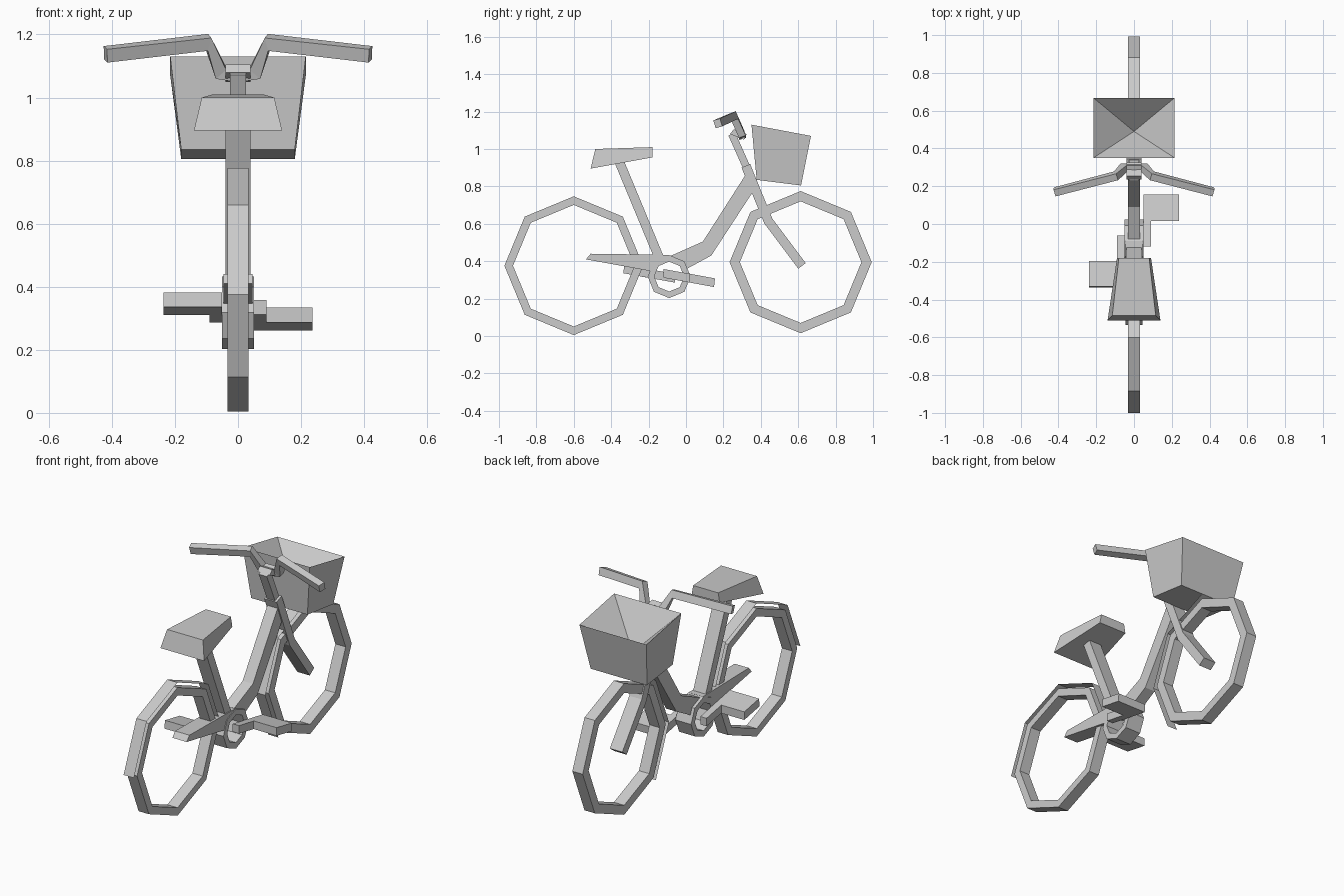
import bpy, bmesh, math
from mathutils import Vector

if "Cube" in bpy.data.objects:
    bpy.data.objects.remove(bpy.data.objects["Cube"])


def make(name, verts, faces):
    """Mesh object from points and faces, normals made consistent."""
    me = bpy.data.meshes.new(name)
    bm = bmesh.new()
    vs = [bm.verts.new(v) for v in verts]
    for f in faces:
        bm.faces.new([vs[i] for i in f])
    bmesh.ops.recalc_face_normals(bm, faces=bm.faces)
    bm.to_mesh(me)
    bm.free()
    ob = bpy.data.objects.new(name, me)
    bpy.context.collection.objects.link(ob)
    return ob


def slab(name, profile, x0, x1):
    """Side profile (y, z) extruded from x0 to x1; x may be one value per point."""
    n = len(profile)
    xs0 = x0 if isinstance(x0, list) else [x0] * n
    xs1 = x1 if isinstance(x1, list) else [x1] * n
    verts = [(x, y, z) for xs in (xs0, xs1) for x, (y, z) in zip(xs, profile)]
    faces = [list(range(n)), list(range(n, 2 * n))]
    faces += [[i, (i + 1) % n, (i + 1) % n + n, i + n] for i in range(n)]
    return make(name, verts, faces)


def octagon(cy, cz, r, first=0, count=8):
    return [(cy + r * math.cos((first + i) * math.pi / 4),
             cz + r * math.sin((first + i) * math.pi / 4)) for i in range(count)]


def ring(name, cy, cz, r_out, r_in, w):
    """Eight-sided rim with a rectangular section."""
    loops = [(r_out, -w), (r_out, w), (r_in, w), (r_in, -w)]
    verts = [(x, y, z) for r, x in loops for y, z in octagon(cy, cz, r)]
    faces = [[a * 8 + i, a * 8 + (i + 1) % 8,
              (a + 1) % 4 * 8 + (i + 1) % 8, (a + 1) % 4 * 8 + i]
             for a in range(4) for i in range(8)]
    return make(name, verts, faces)


def fender(name, cy, cz, r, first, count, w):
    """Thin sheet that follows the wheel."""
    pts = octagon(cy, cz, r, first, count)
    verts = [(x, y, z) for x in (-w, w) for y, z in pts]
    return make(name, verts, [[i, i + 1, i + 1 + count, i + count]
                              for i in range(count - 1)])


def bar(name, path, side, w, h):
    """Rectangular bar swept along a 3D path; side is the rough width axis."""
    path = [Vector(p) for p in path]
    verts, n = [], len(path)
    for i, p in enumerate(path):
        d1 = (path[min(i + 1, n - 1)] - path[max(i - 1, 0)]).normalized()
        up = d1.cross(Vector(side)).normalized()
        s = up.cross(d1).normalized()
        verts += [p + s * a * w + up * b * h
                  for a, b in ((-1, -1), (1, -1), (1, 1), (-1, 1))]
    faces = [[0, 1, 2, 3], [4 * n - 4 + k for k in range(4)]]
    faces += [[4 * i + k, 4 * i + (k + 1) % 4, 4 * i + 4 + (k + 1) % 4, 4 * i + 4 + k]
              for i in range(n - 1) for k in range(4)]
    return make(name, verts, faces)


# wheels and fenders
ring("rear_wheel", -0.6, 0.376, 0.371, 0.325, 0.033)
ring("front_wheel", 0.613, 0.395, 0.38, 0.325, 0.033)
fender("rear_fender", -0.6, 0.376, 0.4, 0, 5, 0.033)
fender("front_fender", 0.613, 0.395, 0.41, 2, 4, 0.033)

# frame
bar("seat_tube", [(0, -0.36, 0.94), (0, -0.14, 0.41)], (1, 0, 0), 0.04, 0.025)
slab("down_tube", [(0.33, 0.88), (0.09, 0.505), (-0.09, 0.425), (0.0, 0.357),
                   (0.135, 0.43), (0.37, 0.79)], -0.033, 0.033)
bar("fork", [(0, 0.32, 0.91), (0, 0.44, 0.615), (0, 0.62, 0.375)],
    (1, 0, 0), 0.04, 0.025)

# steering
bar("stem", [(0, 0.245, 1.08), (0, 0.325, 0.9)], (1, 0, 0), 0.026, 0.02)
slab("handlebar_clamp", [(0.235, 1.08), (0.255, 1.105), (0.325, 1.08), (0.31, 1.05)],
     -0.04, 0.04)
half = [(0.42, 0.17, 1.137), (0.095, 0.255, 1.175),
        (0.055, 0.297, 1.08), (0.0, 0.297, 1.075)]
grip = bar("handlebar", half, (0, 1, 0.3), 0.019, 0.022)
mir = grip.modifiers.new("mirror", 'MIRROR')
mir.use_axis[0] = True

# seat, tapering towards the handlebar
hw = [0.115, 0.08, 0.09, 0.14]
slab("seat", [(-0.485, 1.0), (-0.18, 1.01), (-0.18, 0.955), (-0.51, 0.895)],
     [-v for v in hw], hw)

# basket, hollowed to a point
rim = [(0.35, 1.13, 0.215), (0.668, 1.07, 0.215)]
base = [(0.378, 0.835, 0.18), (0.615, 0.805, 0.18)]
bv = []
for (ya, za, xa), (yb, zb, xb) in (rim, base):
    bv += [(-xa, ya, za), (xa, ya, za), (xb, yb, zb), (-xb, yb, zb)]
bv.append((0, 0.49, 0.9))
bf = [[4, 5, 6, 7]]
for i in range(4):
    j = (i + 1) % 4
    bf += [[i, j, j + 4, i + 4], [i, j, 8]]
make("basket", bv, bf)

# drive train
ring("chain_ring", -0.09, 0.318, 0.115, 0.08, 0.05)
slab("chain_guard", [(-0.535, 0.41), (-0.51, 0.44), (-0.09, 0.434),
                     (-0.155, 0.385), (-0.178, 0.345)], -0.046, 0.046)

# cranks and pedals: the left pair is the right pair turned half way round
crank = [(-0.12, 0.358), (0.155, 0.308), (0.15, 0.262), (-0.12, 0.312)]
pedal = [(0.015, 0.334), (0.155, 0.308), (0.15, 0.262), (0.015, 0.287)]
for side, s in (("right", 1), ("left", -1)):
    for part, prof, x0, x1 in (("crank", crank, 0.05, 0.09), ("pedal", pedal, 0.09, 0.237)):
        pts = [(-0.09 + s * (y + 0.09), 0.322 + s * (z - 0.322)) for y, z in prof]
        slab(f"{side}_{part}", pts, s * x0, s * x1)
